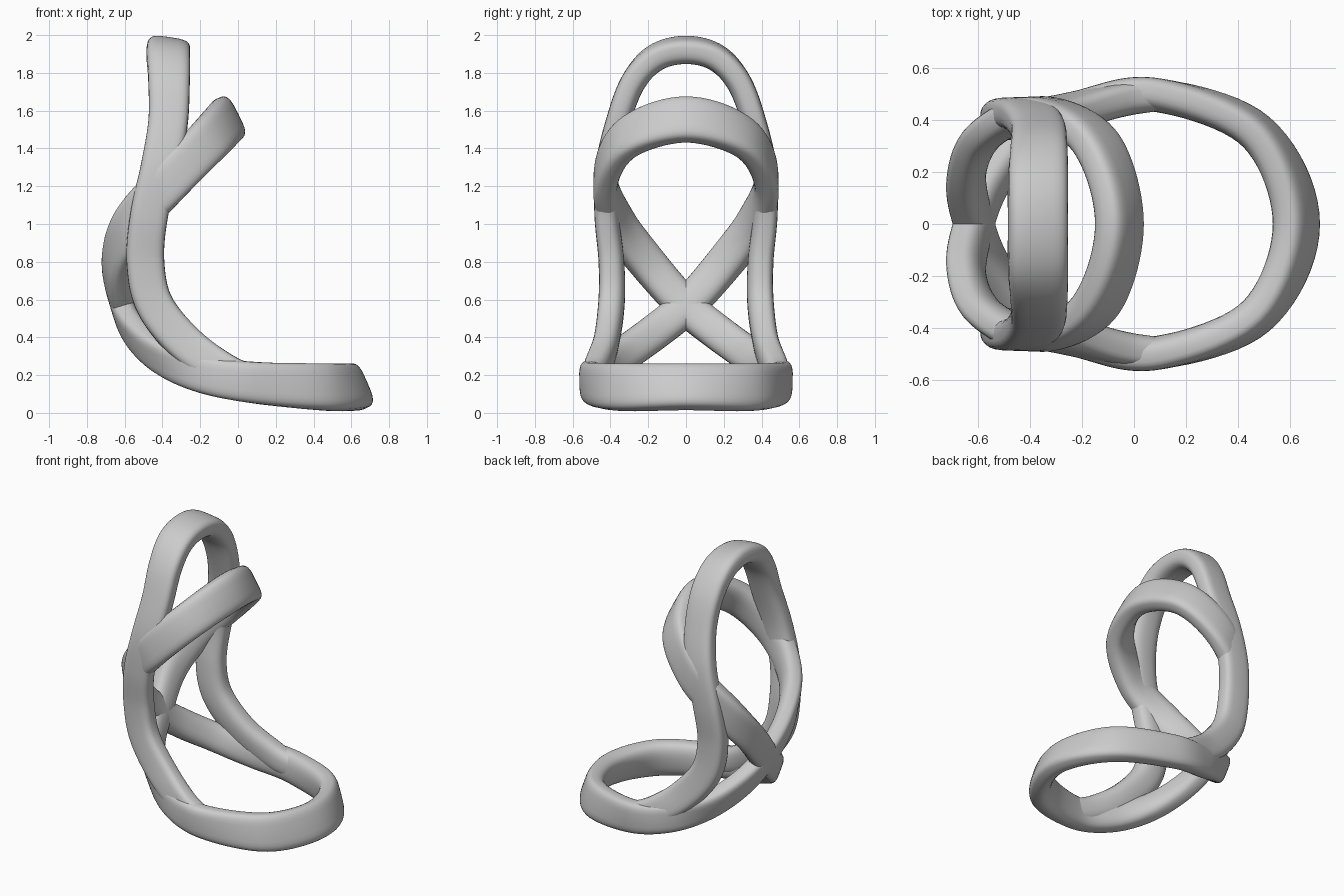
import bpy, bmesh, math
from mathutils import Vector

cube = bpy.data.objects.get("Cube")
if cube:
    bpy.data.objects.remove(cube, do_unlink=True)

grey = bpy.data.materials.new("light grey")
grey.use_nodes = True
colour = (0.6, 0.6, 0.6, 1)
grey.diffuse_color = colour
grey.node_tree.nodes["Principled BSDF"].inputs["Base Color"].default_value = colour

SIDES, STEPS = 28, 10


def catmull(a, b, c, d, t):
    return 0.5 * (2 * b + (c - a) * t + (2 * a - 5 * b + 4 * c - d) * t * t
                  + (3 * b - a - 3 * c + d) * t ** 3)


def power(v, e):
    return math.copysign(abs(v) ** e, v)


def band(name, keys, closed):
    """Sweep a rounded strap through keys of (position, outward normal, half width, half thickness)."""
    keys = [(Vector(p), Vector(n).normalized(), Vector((w, h, 0))) for p, n, w, h in keys]
    count = len(keys)
    pick = (lambda i: keys[i % count]) if closed else (lambda i: keys[max(0, min(count - 1, i))])
    rings = []
    for i in range(count if closed else count - 1):
        quad = [pick(i + k) for k in (-1, 0, 1, 2)]
        for s in range(STEPS):
            rings.append([catmull(*(q[c] for q in quad), s / STEPS) for c in range(3)])
    if not closed:
        rings.append(list(keys[-1]))

    bm = bmesh.new()
    loops, total = [], len(rings)
    for i, (pos, normal, size) in enumerate(rings):
        if closed:
            tangent = rings[(i + 1) % total][0] - rings[i - 1][0]
        else:
            tangent = rings[min(i + 1, total - 1)][0] - rings[max(i - 1, 0)][0]
        tangent.normalize()
        out = (normal - tangent * normal.dot(tangent)).normalized()
        wide = tangent.cross(out)
        ring = []
        for k in range(SIDES):
            a = math.tau * k / SIDES
            # flatter on the outside, rounder on the inside
            e = 0.55 if math.sin(a) > 0 else 0.8
            ring.append(bm.verts.new(pos + wide * size.x * power(math.cos(a), e)
                                     + out * size.y * power(math.sin(a), e)))
        loops.append(ring)
    for i in range(total if closed else total - 1):
        a, b = loops[i], loops[(i + 1) % total]
        for k in range(SIDES):
            j = (k + 1) % SIDES
            bm.faces.new((a[k], a[j], b[j], b[k]))
    if not closed:
        bm.faces.new(loops[0])
        bm.faces.new(loops[-1])
    bmesh.ops.recalc_face_normals(bm, faces=bm.faces)
    mesh = bpy.data.meshes.new(name)
    bm.to_mesh(mesh)
    bm.free()
    mesh.materials.append(grey)
    obj = bpy.data.objects.new(name, mesh)
    bpy.context.collection.objects.link(obj)
    bpy.ops.object.select_all(action='DESELECT')
    obj.select_set(True)
    bpy.context.view_layer.objects.active = obj
    bpy.ops.object.shade_smooth_by_angle(angle=math.radians(50))


def flip(key):
    (x, y, z), (nx, ny, nz), w, h = key
    return (x, -y, z), (nx, -ny, nz), w, h


# Figure-eight strap: base ring, crossing at the back, upper ring
half = [
    ((0.62, 0, 0.135), (0.92, 0, 0.4), 0.125, 0.07),
    ((0.47, 0.35, 0.135), (0.68, 0.7, 0.2), 0.125, 0.068),
    ((0.09, 0.495, 0.16), (0, 1, 0), 0.11, 0.065),
    ((-0.18, 0.455, 0.205), (-0.15, 1, -0.1), 0.1, 0.065),
    ((-0.40, 0.34, 0.30), (-0.5, 0.75, -0.4), 0.095, 0.065),
    ((-0.54, 0.17, 0.425), (-0.8, 0.4, -0.4), 0.095, 0.065),
    ((-0.61, 0, 0.565), (-0.92, 0, -0.3), 0.095, 0.065),
    ((-0.64, -0.19, 0.78), (-0.9, -0.4, -0.1), 0.1, 0.065),
    ((-0.56, -0.35, 1.0), (-0.5, -0.85, 0), 0.11, 0.065),
    ((-0.36, -0.425, 1.23), (0, -1, 0), 0.115, 0.065),
    ((-0.15, -0.31, 1.45), (0.5, -0.8, 0.3), 0.12, 0.068),
    ((-0.06, 0, 1.55), (0.9, 0, 0.45), 0.125, 0.07),
]
band("crossing_strap", half + [flip(k) for k in half[-2:0:-1]], True)

# Tall arch whose legs sweep forward into the base ring
leg = [
    ((-0.37, 0, 1.92), (0.15, 0, 1), 0.115, 0.07),
    ((-0.37, 0.16, 1.88), (0.1, 0.45, 0.9), 0.115, 0.07),
    ((-0.365, 0.28, 1.75), (0, 0.8, 0.6), 0.11, 0.067),
    ((-0.37, 0.36, 1.54), (0, 1, 0.3), 0.105, 0.065),
    ((-0.41, 0.415, 1.3), (0, 1, 0.1), 0.105, 0.065),
    ((-0.47, 0.42, 1.05), (0, 1, 0), 0.1, 0.065),
    ((-0.49, 0.395, 0.8), (0, 1, 0), 0.1, 0.068),
    ((-0.44, 0.395, 0.57), (0, 1, 0), 0.1, 0.07),
    ((-0.27, 0.425, 0.36), (0, 1, 0.1), 0.1, 0.068),
    ((-0.06, 0.475, 0.22), (0, 1, 0), 0.09, 0.065),
    ((0.1, 0.49, 0.165), (0, 1, 0), 0.08, 0.055),
]
band("tall_arch", [flip(k) for k in leg[:0:-1]] + leg, False)
